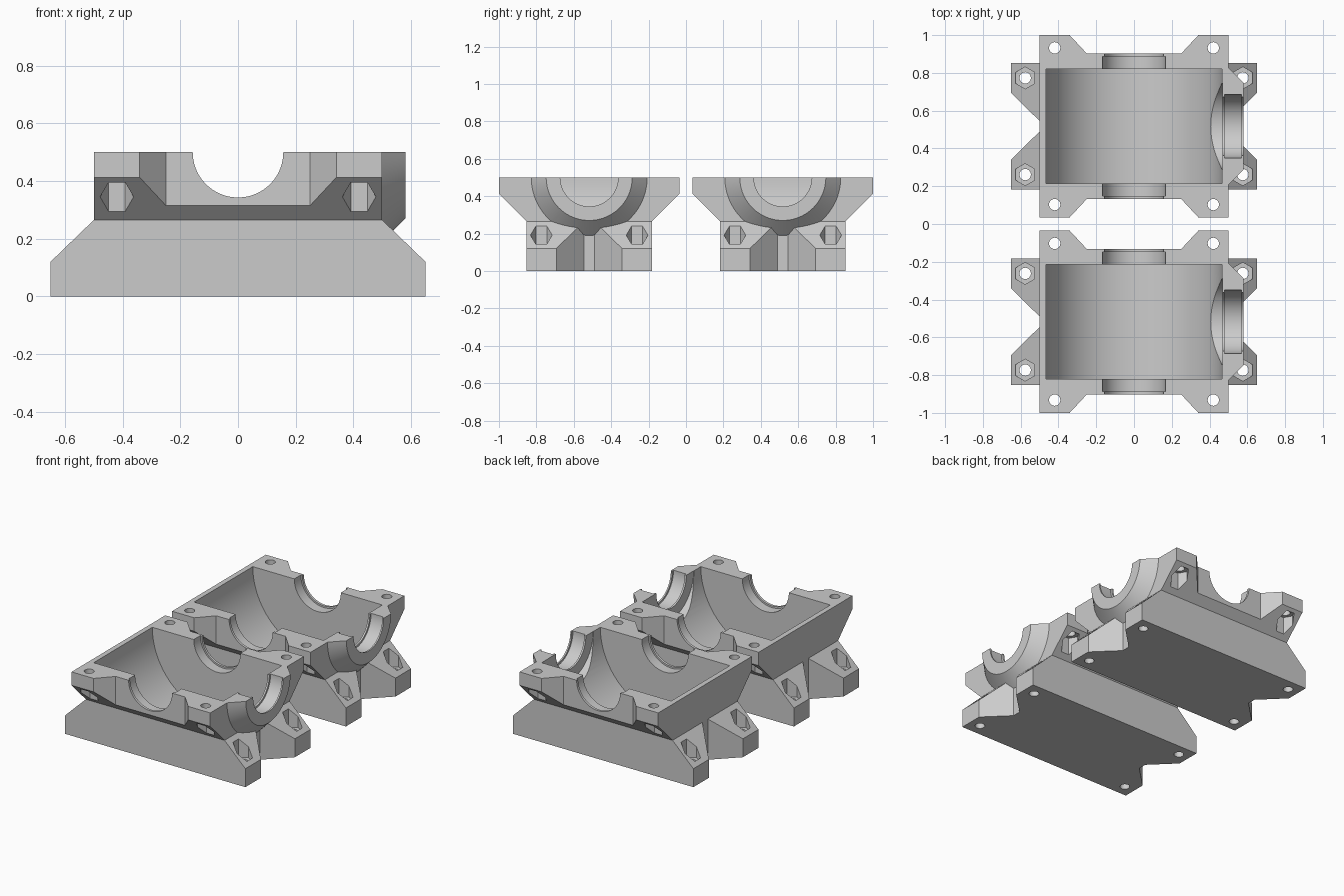
import bpy
import bmesh
from math import cos, sin, tau, pi
from mathutils import Vector

cube = bpy.data.objects.get("Cube")
if cube:
    bpy.data.objects.remove(cube, do_unlink=True)

# Single plain grey
grey = bpy.data.materials.new("plain_grey")
grey.use_nodes = True
colour = (0.6, 0.6, 0.6, 1)
grey.diffuse_color = colour
grey.node_tree.nodes["Principled BSDF"].inputs["Base Color"].default_value = colour

TOP = 0.5        # height of the split plane and of both bore axes
SPACING = 0.5175  # distance of each housing from the centre
HALF = 0.4825    # half depth of one housing


def on_axis(axis, along, a, b):
    """Point with `along` on the axis; a, b are the other two coordinates in xyz order."""
    return {"X": (along, a, b), "Y": (a, along, b), "Z": (a, b, along)}[axis]


def loft(name, rings):
    """Closed solid through rings with equal point counts."""
    bm = bmesh.new()
    loops = [[bm.verts.new(p) for p in ring] for ring in rings]
    n = len(loops[0])
    for low, high in zip(loops, loops[1:]):
        for i in range(n):
            j = (i + 1) % n
            bm.faces.new((low[i], low[j], high[j], high[i]))
    bm.faces.new(loops[0][::-1])
    bm.faces.new(loops[-1])
    bmesh.ops.recalc_face_normals(bm, faces=bm.faces)
    mesh = bpy.data.meshes.new(name)
    bm.to_mesh(mesh)
    bm.free()
    mesh.materials.append(grey)
    obj = bpy.data.objects.new(name, mesh)
    bpy.context.collection.objects.link(obj)
    return obj


def prism(name, axis, outline, start, end):
    return loft(name, [[on_axis(axis, t, a, b) for a, b in outline] for t in (start, end)])


def lathe(name, axis, profile, segments=96):
    """Turned solid about a bore axis; profile is (distance, radius)."""
    angles = [tau * i / segments for i in range(segments)]
    return loft(name, [[on_axis(axis, d, r * cos(t), TOP + r * sin(t)) for t in angles]
                       for d, r in profile])


def polygon(x, y, radius, sides, turn=0):
    return [(x + radius * cos(tau * i / sides + turn),
             y + radius * sin(tau * i / sides + turn)) for i in range(sides)]


def mirrored(half):
    """Complete a symmetric outline from its positive side."""
    return half + [(-a, b) for a, b in reversed(half)]


def combine(target, tool, operation="DIFFERENCE"):
    mod = target.modifiers.new("combine", "BOOLEAN")
    mod.solver = "EXACT"
    mod.operation = operation
    mod.object = tool
    bpy.context.view_layer.update()
    graph = bpy.context.evaluated_depsgraph_get()
    result = bpy.data.meshes.new_from_object(target.evaluated_get(graph))
    target.modifiers.clear()
    target.data = result
    bpy.data.objects.remove(tool, do_unlink=True)


# Body: side profile intersected with front profile
body = prism("front_housing", "X", mirrored(
    [(0.335, 0), (0.335, 0.265), (HALF, 0.4125), (HALF, 0.55)]), -0.7, 0.7)
combine(body, prism("front_profile", "Y", mirrored(
    [(0.65, -0.1), (0.65, 0.12), (0.5, 0.265), (0.5, 0.7)]), -0.6, 0.6), "INTERSECT")

# Notches between the foot lugs and between the flange tabs
for s in (-1, 1):
    combine(body, prism("foot_notch", "Z", [
        (s * 0.5, -0.028), (s * 0.5, 0.028), (s * 0.7, 0.225), (s * 0.7, -0.225)], -0.1, 0.3))
    combine(body, prism("flange_notch", "Z", mirrored(
        [(0.25, s * 0.385), (0.45, s * 0.6)]), 0.2, 0.7))

# Side bearing boss with chamfered rim
combine(body, lathe("side_boss", "X", [(0.48, 0.33), (0.58, 0.23)]), "UNION")

# Split plane
combine(body, prism("split_plane", "Z", mirrored([(1, -1), (1, 1)]), TOP, 0.9))

# Main chamber with stepped bearing seats at both ends
half_bore = [(0.302, 0.467), (0.302, 0.168), (0.369, 0.168), (0.369, 0.157), (0.6, 0.157)]
combine(body, lathe("main_bore", "Y", [(-d, r) for d, r in reversed(half_bore)] + half_bore))

# Side chamber and grooved bearing seat
combine(body, lathe("side_bore", "X", [
    (0, 0.23), (0.468, 0.23), (0.468, 0.155), (0.48, 0.155),
    (0.48, 0.168), (0.57, 0.168), (0.57, 0.155), (0.7, 0.155)]))

# Bolt holes and hexagonal nut pockets in feet and flange tabs
for sx in (-1, 1):
    for sy in (-1, 1):
        foot = (sx * 0.576, sy * 0.256)
        tab = (sx * 0.42, sy * 0.415)
        combine(body, prism("foot_hole", "Z", polygon(*foot, 0.03, 32), -0.1, 0.2))
        combine(body, prism("foot_pocket", "Z", polygon(*foot, 0.058, 6, pi / 2), 0.12, 0.26))
        combine(body, prism("tab_hole", "Z", polygon(*tab, 0.03, 32), 0.35, 0.6))
        combine(body, prism("tab_pocket", "Z", polygon(*tab, 0.058, 6), 0.28, 0.41))

# Smooth bores, crisp edges
bpy.ops.object.select_all(action="DESELECT")
body.select_set(True)
bpy.context.view_layer.objects.active = body
bpy.ops.object.shade_smooth_by_angle(angle=pi / 7)

# Second identical housing
rear = body.copy()
rear.data = body.data.copy()
rear.name = "rear_housing"
bpy.context.collection.objects.link(rear)
body.location = Vector((0, -SPACING, 0))
rear.location = Vector((0, SPACING, 0))
